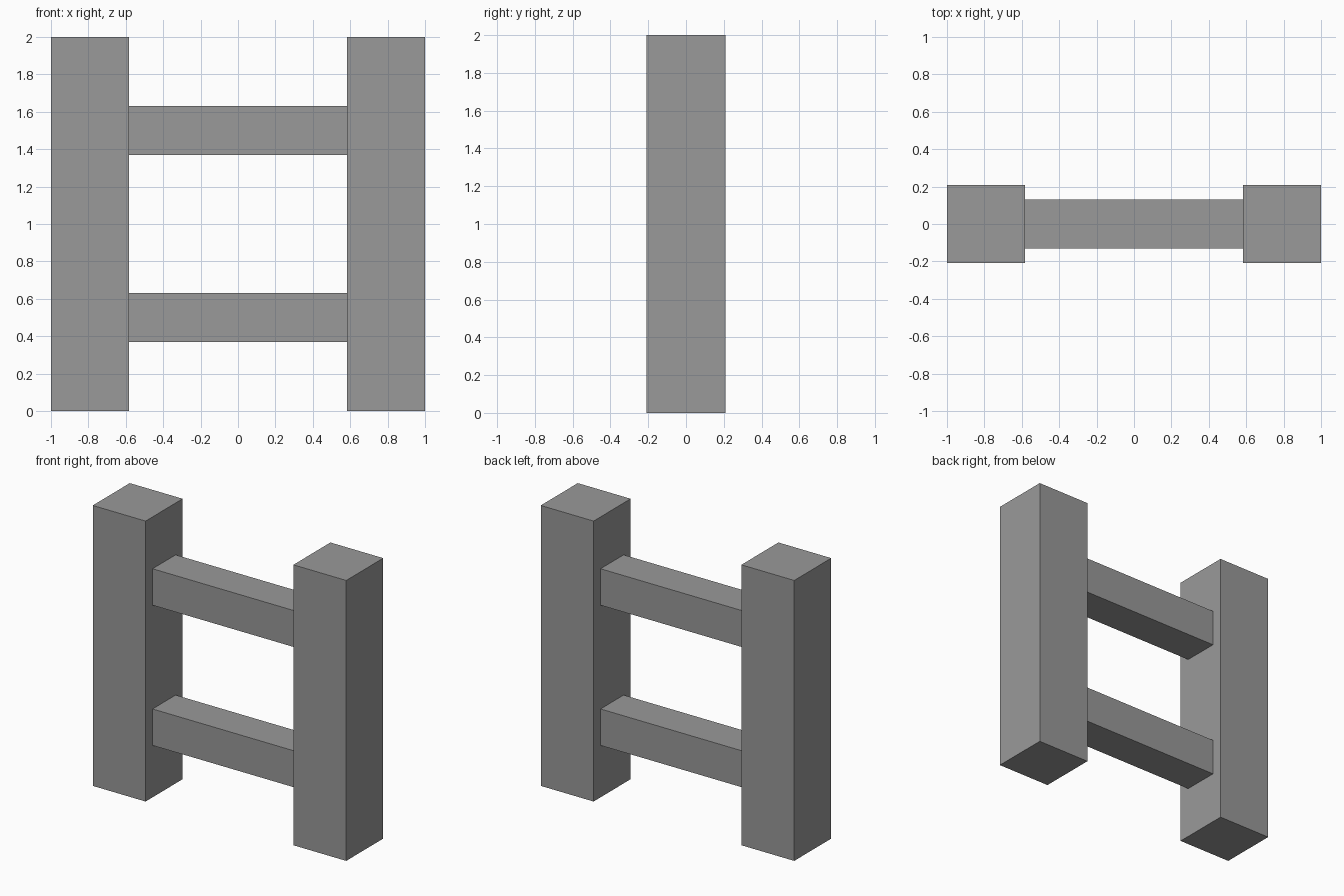
import bpy

if "Cube" in bpy.data.objects:
    bpy.data.objects.remove(bpy.data.objects["Cube"])

# Darker grey shared by all parts
grey = bpy.data.materials.new("dark_grey")
grey.diffuse_color = (0.32, 0.32, 0.32, 1)
grey.use_nodes = True
grey.node_tree.nodes["Principled BSDF"].inputs["Base Color"].default_value = grey.diffuse_color


def box(name, center, size):
    """Add a grey box with its dimensions baked into the mesh."""
    bpy.ops.mesh.primitive_cube_add(size=1, location=center)
    obj = bpy.context.object
    obj.name = name
    obj.scale = size
    bpy.ops.object.transform_apply(location=False, rotation=False, scale=True)
    obj.data.materials.append(grey)
    return obj


POST = 0.417                # square post width
RAIL = 0.26                 # square rail thickness
GAP = 2 - 2 * POST          # clear span between the posts

# Upright posts, mirrored across x = 0
for side, sign in (("left", -1), ("right", 1)):
    box(f"{side}_post", (sign * (1 - POST / 2), 0, 1), (POST, POST, 2))

# Horizontal rails spanning between the inner post faces
for level, z in (("lower", 0.5), ("upper", 1.5)):
    box(f"{level}_rail", (0, 0, z), (GAP, RAIL, RAIL))
